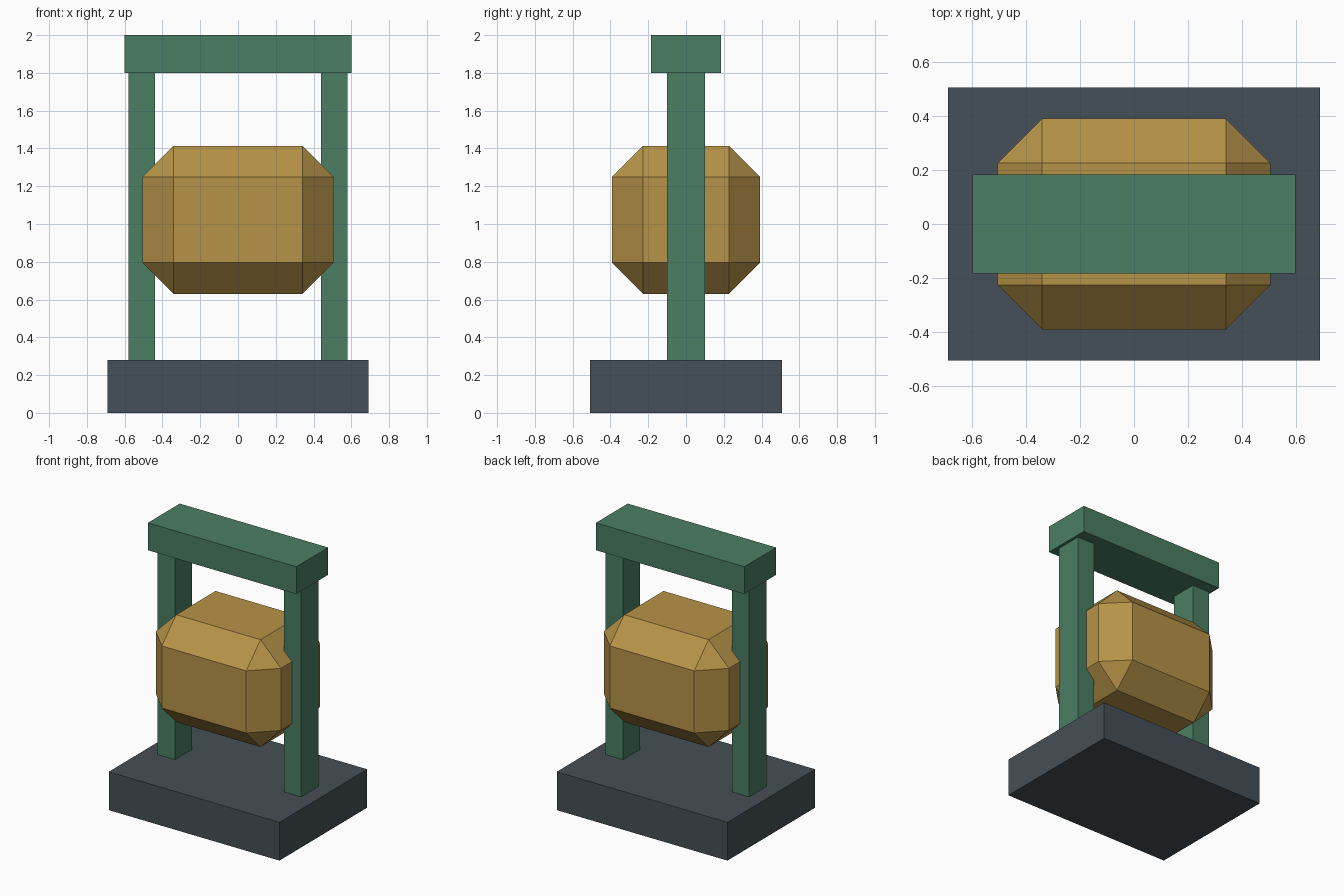
import bpy
import bmesh
from mathutils import Matrix, Vector

if "Cube" in bpy.data.objects:
    bpy.data.objects.remove(bpy.data.objects["Cube"])


def material(name, rgb):
    mat = bpy.data.materials.new(name)
    mat.diffuse_color = (*rgb, 1)
    mat.use_nodes = True
    mat.node_tree.nodes["Principled BSDF"].inputs["Base Color"].default_value = mat.diffuse_color
    return mat


def box(name, low, high, mat, chamfer=0):
    low, high = Vector(low), Vector(high)
    bm = bmesh.new()
    bmesh.ops.create_cube(bm, size=1, matrix=Matrix.Diagonal((*(high - low), 1)))
    if chamfer:
        bmesh.ops.bevel(bm, geom=bm.edges[:], offset=chamfer, offset_type='OFFSET',
                        segments=1, profile=0.5, affect='EDGES')
    mesh = bpy.data.meshes.new(name)
    bm.to_mesh(mesh)
    bm.free()
    mesh.materials.append(mat)
    obj = bpy.data.objects.new(name, mesh)
    obj.location = (low + high) / 2
    bpy.context.collection.objects.link(obj)
    return obj


slate = material("slate", (0.06, 0.08, 0.095))
green = material("green", (0.07, 0.21, 0.125))
gold = material("gold", (0.47, 0.29, 0.065))

# Plinth
box("base", (-0.69, -0.507, 0), (0.69, 0.507, 0.28), slate)

# Frame: two posts and a crossbeam
for name, side in (("left_post", -1), ("right_post", 1)):
    x = side * 0.51
    box(name, (x - 0.07, -0.1, 0.28), (x + 0.07, 0.1, 1.8), green)
box("top_beam", (-0.6, -0.184, 1.8), (0.6, 0.184, 2.0), green)

# Chamfered block held between the posts
box("hanging_block", (-0.506, -0.392, 0.63), (0.506, 0.392, 1.414), gold, chamfer=0.165)
